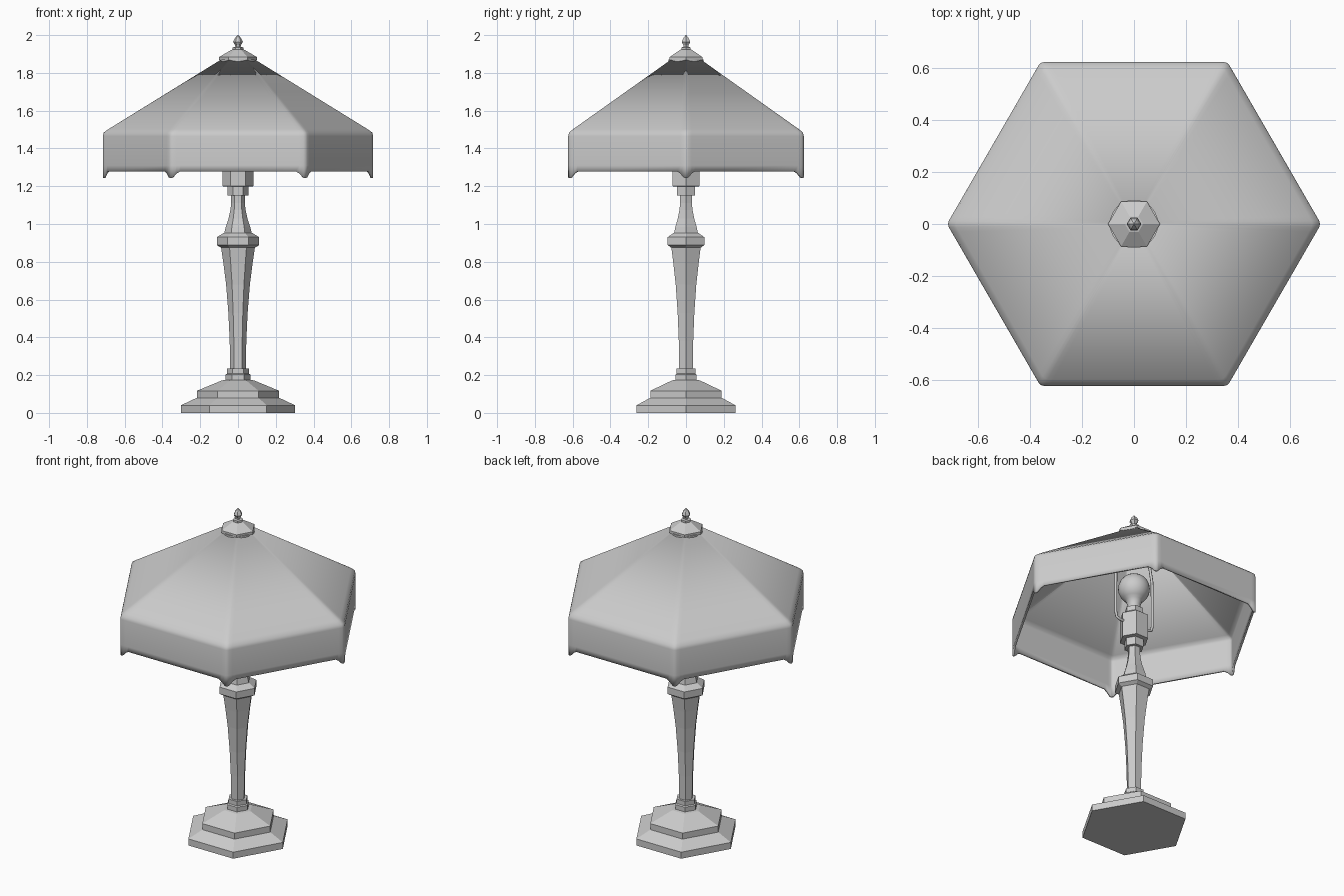
import bpy, bmesh
from math import sin, cos, pi, radians

if "Cube" in bpy.data.objects:
    bpy.data.objects.remove(bpy.data.objects["Cube"])


def finish(name, bm, smooth=None):
    bmesh.ops.remove_doubles(bm, verts=bm.verts, dist=1e-5)
    bmesh.ops.recalc_face_normals(bm, faces=bm.faces)
    mesh = bpy.data.meshes.new(name)
    bm.to_mesh(mesh)
    bm.free()
    ob = bpy.data.objects.new(name, mesh)
    bpy.context.collection.objects.link(ob)
    if smooth:
        bpy.ops.object.select_all(action='DESELECT')
        ob.select_set(True)
        bpy.context.view_layer.objects.active = ob
        bpy.ops.object.shade_smooth_by_angle(angle=radians(smooth))
    return ob


def loft(bm, rings):
    loops = [[bm.verts.new(p) for p in ring] for ring in rings]
    n = len(loops[0])
    for a, b in zip(loops, loops[1:]):
        for i in range(n):
            j = (i + 1) % n
            bm.faces.new((a[i], a[j], b[j], b[i]))
    return loops


def turned(name, profile, sides=6, smooth=None):
    """Closed solid from (radius, z) pairs; corners lie on the x axis."""
    bm = bmesh.new()
    loops = loft(bm, [[(r * cos(2 * pi * i / sides), r * sin(2 * pi * i / sides), z)
                       for i in range(sides)] for r, z in profile])
    bm.faces.new(loops[0])
    bm.faces.new(loops[-1])
    return finish(name, bm, smooth)


# Stepped hexagonal foot
turned("base", [(.303, 0), (.303, .04), (.218, .08), (.218, .117), (.085, .172), (.05, .177)])
turned("base_collar", [(.065, .165), (.065, .203), (.057, .208), (.057, .235), (.03, .235)])

# Stem, ring and flared neck
turned("stem", [(.041, .225), (.044, .38), (.051, .53), (.063, .68), (.077, .79), (.09, .88)])
turned("stem_ring", [(.085, .872), (.112, .888), (.112, .93), (.075, .953), (.05, .955)])
turned("neck", [(.074, .945), (.065, .985), (.05, 1.03), (.04, 1.075), (.036, 1.11), (.036, 1.155)])

# Socket and bulb
turned("socket", [(.055, 1.15), (.055, 1.198), (.082, 1.2), (.082, 1.35), (.052, 1.37), (.052, 1.4)])
bulb = [(.036, 1.39), (.036, 1.425), (.046, 1.455)]
bulb += [(.088 * cos(a), 1.53 + .088 * sin(a)) for a in [radians(d) for d in range(-45, 90, 15)]]
turned("bulb", bulb + [(.003, 1.618)], 24, 60)

# Harp wire holding up the shade
side = [(.07, 1.3), (.1, 1.3), (.125, 1.31), (.132, 1.34), (.132, 1.5),
        (.13, 1.62), (.115, 1.7), (.08, 1.78), (.03, 1.835)]
path = side + [(0, 1.845)] + [(-x, z) for x, z in reversed(side)]
curve = bpy.data.curves.new("harp", 'CURVE')
curve.dimensions = '3D'
curve.bevel_depth = .008
curve.bevel_resolution = 2
curve.use_fill_caps = True
spline = curve.splines.new('POLY')
spline.points.add(len(path) - 1)
for pt, (x, z) in zip(spline.points, path):
    pt.co = (x, 0, z, 1)
bpy.context.collection.objects.link(bpy.data.objects.new("harp", curve))


# Hexagonal shade with softened corners and a drop at each corner of the skirt
def shade_ring(r, z, spread, drop=False):
    pts = []
    for k in range(6):
        a = k * pi / 3
        for d, dip in ((-.055, 0), (-.035, .012), (-.014, .033), (0, .036),
                       (.014, .033), (.035, .012), (.055, 0)):
            d *= spread
            # walk along the hexagon sides either side of the corner
            inward = abs(d) * .5 + (.004 * spread if d == 0 else 0)
            t = d * .866
            rad = r - inward
            pts.append((rad * cos(a) - t * sin(a), rad * sin(a) + t * cos(a),
                        z - (dip if drop else 0)))
    return pts


bm = bmesh.new()
loft(bm, [shade_ring(.72, 1.279, 1, True), shade_ring(.72, 1.31, 1), shade_ring(.72, 1.465, 1),
          shade_ring(.715, 1.484, 1), shade_ring(.69, 1.502, 1), shade_ring(.095, 1.868, .3)])
shade = finish("shade", bm, 40)
solid = shade.modifiers.new("thickness", 'SOLIDIFY')
solid.thickness = .013
solid.offset = -1

# Cap and finial
turned("cap_washer", [(.093, 1.855), (.093, 1.872)], 24, 30)
turned("cap", [(.1, 1.868), (.1, 1.884), (.035, 1.922), (.02, 1.925)])
turned("finial", [(.028, 1.918), (.028, 1.935), (.014, 1.938), (.016, 1.948), (.026, 1.964),
                  (.018, 1.982), (.002, 2.0)])
